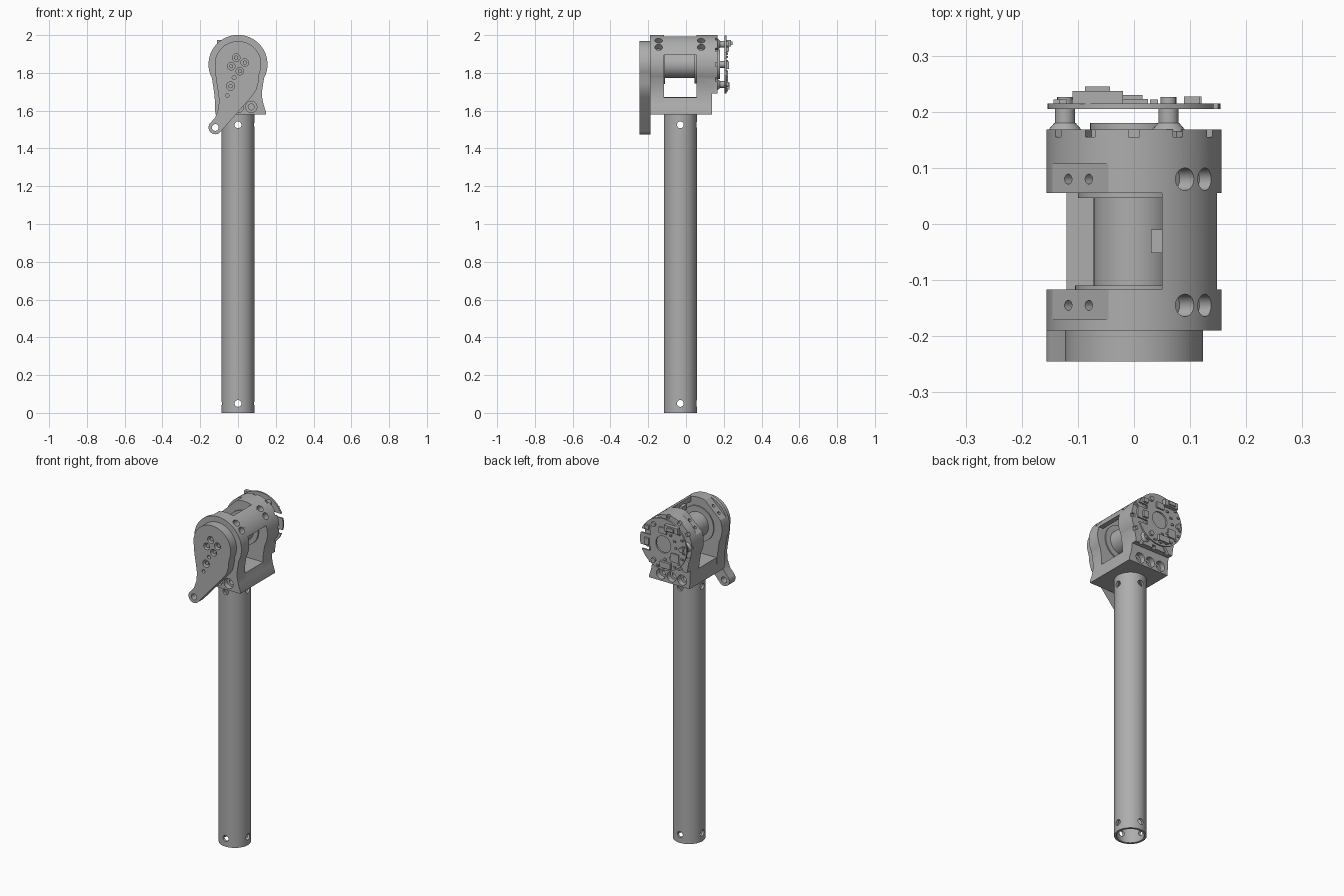
import bpy, bmesh, math
from mathutils import Vector

if "Cube" in bpy.data.objects:
    bpy.data.objects.remove(bpy.data.objects["Cube"])

grey = bpy.data.materials.new("machined_grey")
grey.use_nodes = True
COLOR = (0.42, 0.42, 0.42, 1)
grey.diffuse_color = COLOR
grey.node_tree.nodes["Principled BSDF"].inputs["Base Color"].default_value = COLOR

AXIS = 1.845          # height of the motor axis
RING = 0.156          # outer radius of the motor housing


def finish(name, bm):
    bmesh.ops.recalc_face_normals(bm, faces=bm.faces)
    mesh = bpy.data.meshes.new(name)
    bm.to_mesh(mesh)
    bm.free()
    obj = bpy.data.objects.new(name, mesh)
    bpy.context.collection.objects.link(obj)
    mesh.materials.append(grey)
    return obj


def prism(name, outline, y0, y1):
    """Extrude an x-z outline along y."""
    bm = bmesh.new()
    face = bm.faces.new([bm.verts.new((x, y0, z)) for x, z in outline])
    ext = bmesh.ops.extrude_face_region(bm, geom=[face])
    moved = [v for v in ext["geom"] if isinstance(v, bmesh.types.BMVert)]
    bmesh.ops.translate(bm, verts=moved, vec=(0, y1 - y0, 0))
    return finish(name, bm)


def rod(name, a, b, r, r2=None, n=32):
    """Cylinder or cone between two points."""
    a, b = Vector(a), Vector(b)
    bm = bmesh.new()
    bmesh.ops.create_cone(bm, cap_ends=True, segments=n, radius1=r,
                          radius2=r if r2 is None else r2, depth=(b - a).length)
    bm.transform((b - a).to_track_quat('Z', 'Y').to_matrix().to_4x4())
    bmesh.ops.translate(bm, verts=bm.verts, vec=(a + b) / 2)
    return finish(name, bm)


def box(name, x, y, z):
    return prism(name, [(x[0], z[0]), (x[1], z[0]), (x[1], z[1]), (x[0], z[1])], *y)


def arc(cx, cz, r, start, end, n):
    steps = [math.radians(start + (end - start) * i / n) for i in range(n + 1)]
    return [(cx + r * math.cos(t), cz + r * math.sin(t)) for t in steps]


def cut(obj, cutters):
    """Subtract the cutters, bake the result and remove them."""
    for c in cutters:
        c.hide_render = True
        mod = obj.modifiers.new("cut", 'BOOLEAN')
        mod.operation, mod.solver, mod.object = 'DIFFERENCE', 'EXACT', c
    graph = bpy.context.evaluated_depsgraph_get()
    graph.update()
    mesh = bpy.data.meshes.new_from_object(obj.evaluated_get(graph))
    obj.modifiers.clear()
    obj.data = mesh
    for c in cutters:
        bpy.data.objects.remove(c)


def hole(x, z, r, y0, y1):
    return rod("cutter", (x, y0, z), (x, y1, z), r, n=20)


# Hollow tube with cross-drilled ends
TUBE_Y = -0.03
tube = rod("tube", (0, TUBE_Y, 0), (0, TUBE_Y, 1.585), 0.0875, n=64)
cutters = [rod("cutter", (0, TUBE_Y, -0.1), (0, TUBE_Y, 1.57), 0.074, n=64)]
for z in (0.05, 1.525):
    cutters += [hole(0, z, 0.018, -0.3, 0.3),
                rod("cutter", (-0.3, TUBE_Y, z), (0.3, TUBE_Y, z), 0.018, n=20)]
cut(tube, cutters)

# Housing: two end walls, floor and bridge
foot = [(-0.127, 1.70), (-0.122, 1.65), (-0.12, 1.58), (0.148, 1.58),
        (0.148, 1.593), (0.136, 1.63), (0.128, 1.67), (0.128, 1.71)]
wall_outline = arc(0, AXIS, RING, -28, 208, 64) + foot
front_wall = prism("front_wall", wall_outline, -0.19, -0.117)
rear_wall = prism("rear_wall", wall_outline, 0.055, 0.168)
floor = prism("floor", [(-0.12, 1.672)] + foot[2:7], -0.117, 0.055)
bridge = prism("bridge", arc(0, AXIS, RING, 18.3, 71.3, 20) + arc(0, AXIS, 0.128, 67, 22.5, 20),
               -0.117, 0.055)
box("bridge_tab", (0.03, 0.052), (-0.052, -0.01), (1.945, 1.975))


def housing_cutters(bolt_y, flat_y):
    """Slanted bolt holes on the right, flat seat with holes on the left."""
    made = []
    for s in (-0.025, 0.025):
        d = s * math.sqrt(0.5)
        for r, depth in ((0.02, 0.085), (0.009, 0.06)):
            made.append(rod("cutter", (depth + d, bolt_y, AXIS + depth - d),
                            (0.2 + d, bolt_y, AXIS + 0.2 - d), r, n=20))
        made.append(rod("cutter", (-0.07 + d, bolt_y, AXIS + 0.07 + d),
                        (-0.2 + d, bolt_y, AXIS + 0.2 + d), 0.009, n=16))
    made.append(prism("cutter", [(-0.145, AXIS + 0.056), (-0.045, AXIS + 0.149),
                                 (-0.1, 2.05), (-0.22, 1.95)], *flat_y))
    return made


front_cut = housing_cutters(-0.145, (-0.17, -0.1))
rear_cut = housing_cutters(0.08, (0.04, 0.108))
for x in (-0.07, 0, 0.07):
    front_cut += [hole(x, 1.62, 0.03, -0.25, -0.16), hole(x, 1.62, 0.016, -0.25, -0.1)]
    rear_cut += [hole(x, 1.62, 0.03, 0.105, 0.25), hole(x, 1.62, 0.016, 0.04, 0.25)]
rear_cut.append(box("cutter", (-0.3, 0.3), (0.137, 0.3), (1.5, 1.69)))
for i in range(12):
    t = math.radians(30 * i)
    u, w = Vector((math.cos(t), 0, math.sin(t))), Vector((-math.sin(t), 0, math.cos(t)))
    pts = [u * a + w * b for a, b in ((0.135, -0.01), (0.2, -0.01), (0.2, 0.01), (0.135, 0.01))]
    rear_cut.append(prism("cutter", [(p.x, AXIS + p.z) for p in pts], 0.155, 0.2))
cut(front_wall, front_cut)
cut(rear_wall, rear_cut)

# Motor and its stepped shoulders on the axis
for name, r, y0, y1 in (("motor", 0.072, -0.12, 0.06), ("front_shoulder", 0.105, -0.125, -0.11),
                        ("rear_shoulder", 0.1, 0.046, 0.06), ("rear_hub", 0.078, 0.16, 0.18)):
    rod(name, (0, y0, AXIS), (0, y1, AXIS), r, n=48)

# Output disc and lever arm
arm_outline = (arc(0, AXIS, 0.123, -25, 190, 56)
               + [(-0.117, 1.77), (-0.107, 1.71), (-0.1, 1.66), (-0.104, 1.61), (-0.12, 1.565)]
               + arc(-0.12, 1.511, 0.036, 145, 325, 20)
               + [(0.07, 1.672), (0.095, 1.705), (0.107, 1.745)])
arm = prism("lever_arm", arm_outline, -0.245, -0.188)
cutters = [hole(-0.12, 1.511, 0.018, -0.3, -0.1), hole(-0.04, 1.73, 0.022, -0.3, -0.205),
           hole(-0.021, 1.775, 0.01, -0.3, -0.22), hole(-0.057, 1.68, 0.01, -0.3, -0.22)]
cutters += [hole(x, z, 0.02, -0.3, -0.215)
            for x, z in arc(0, AXIS, 0.037, 15, 285, 3)]
cut(arm, cutters)
for x, z in arc(0, AXIS, 0.037, 15, 285, 3) + [(-0.04, 1.73)]:
    rod("arm_screw", (x, -0.235, z), (x, -0.2, z), 0.012, n=6)

# Flared standoffs
for i, (x, z) in enumerate(arc(0, AXIS, 0.123, 60, 300, 2)):
    rod("standoff", (x, 0.165, z), (x, 0.18, z), 0.032, 0.019, n=24)
    rod("standoff_post", (x, 0.178, z), (x, 0.207, z), 0.018, n=24)
    rod("standoff_screw", (x, 0.213, z), (x, 0.226, z), 0.014, n=16)

# Circuit board with centre opening and edge slots
board = rod("circuit_board", (0, 0.205, AXIS), (0, 0.215, AXIS), 0.154, n=64)
cut(board, [hole(0, AXIS, 0.05, 0.1, 0.3),
            box("cutter", (0.085, 0.2), (0.1, 0.3), (AXIS + 0.035, AXIS + 0.06)),
            box("cutter", (0.085, 0.2), (0.1, 0.3), (AXIS - 0.06, AXIS - 0.035))])

# Board components: centre x, centre z offset, half width, half height, thickness
parts = [("main_connector", -0.065, 0.112, 0.045, 0.018, 0.022),
         ("connector_latch", -0.065, 0.112, 0.022, 0.01, 0.03),
         ("lower_connector", -0.02, -0.115, 0.035, 0.018, 0.015),
         ("chip", -0.08, -0.06, 0.025, 0.025, 0.008),
         ("driver_chip", 0.0, 0.085, 0.025, 0.018, 0.008),
         ("side_plug", 0.105, -0.005, 0.015, 0.02, 0.012),
         ("upper_plug", 0.103, 0.08, 0.014, 0.012, 0.012)]
for name, x, z, w, h, t in parts:
    box(name, (x - w, x + w), (0.214, 0.215 + t), (AXIS + z - h, AXIS + z + h))
for x, z in arc(0, AXIS, 0.085, 100, 260, 6) + arc(0, AXIS, 0.138, 140, 285, 9):
    box("small_part", (x - 0.007, x + 0.007), (0.214, 0.222), (z - 0.005, z + 0.005))

# Smooth round surfaces, keep edges sharp
bpy.ops.object.select_all(action='DESELECT')
for obj in bpy.context.scene.objects:
    if obj.type == 'MESH' and obj.data.materials and obj.data.materials[0] == grey:
        obj.select_set(True)
        bpy.context.view_layer.objects.active = obj
bpy.ops.object.shade_smooth_by_angle(angle=math.radians(30))
